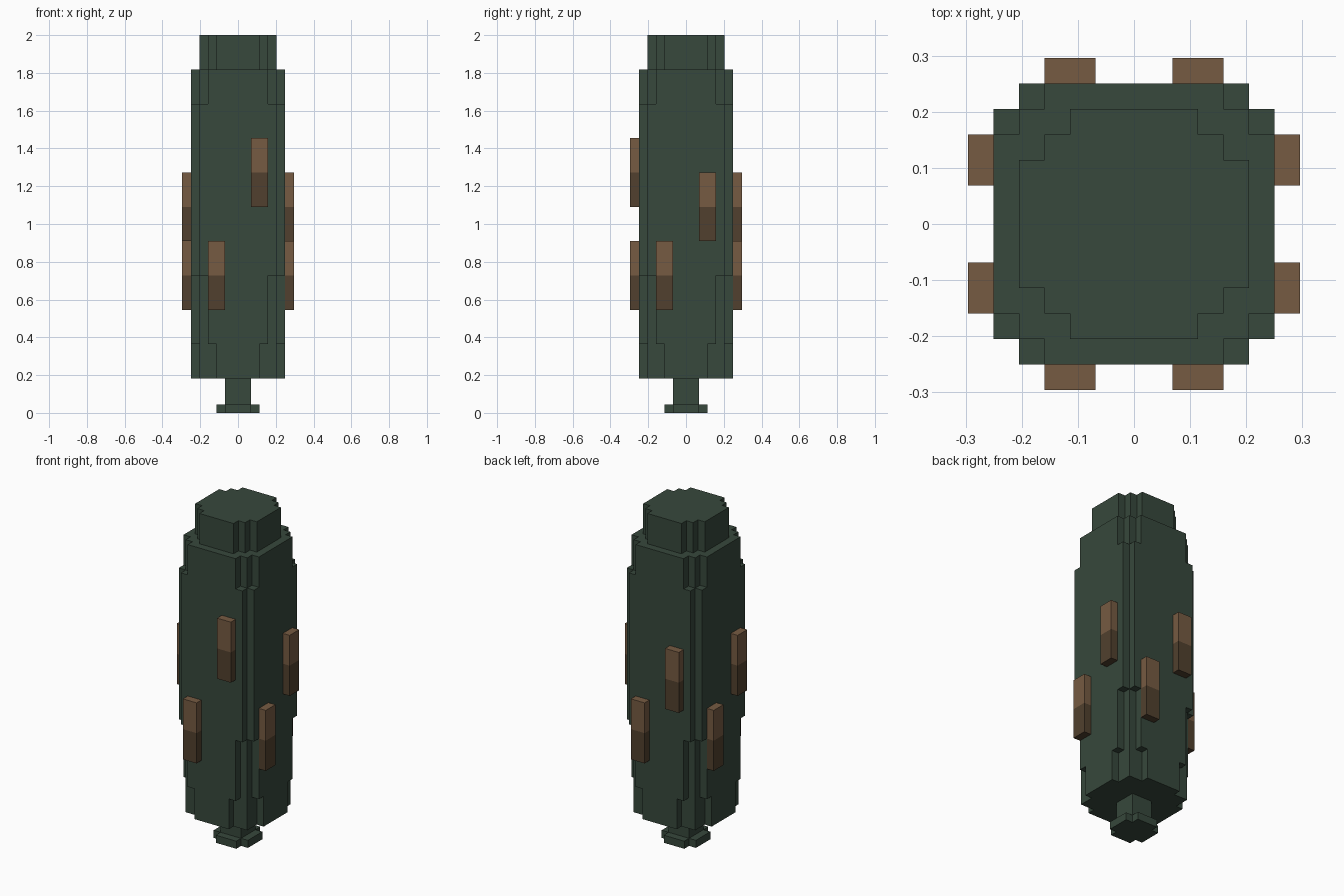
import bpy, bmesh, math
from mathutils import Vector

if "Cube" in bpy.data.objects:
    bpy.data.objects.remove(bpy.data.objects["Cube"])

U = 2 / 44  # one grid step


def material(name, rgb):
    m = bpy.data.materials.new(name)
    lin = [(c / 255 / 12.92) if c < 10 else ((c / 255 + 0.055) / 1.055) ** 2.4 for c in rgb]
    m.diffuse_color = (*lin, 1)
    m.use_nodes = True
    m.node_tree.nodes["Principled BSDF"].inputs["Base Color"].default_value = m.diffuse_color
    return m


green = material("dark green", (55, 72, 60))
brown = material("brown", (118, 91, 66))
dark_brown = material("dark brown", (81, 64, 46))


def finish(bm, name, mats):
    me = bpy.data.meshes.new(name)
    bm.to_mesh(me)
    bm.free()
    for m in mats:
        me.materials.append(m)
    ob = bpy.data.objects.new(name, me)
    bpy.context.collection.objects.link(ob)
    return ob


def stepped_block(name, layers):
    """Outer skin of stacked stepped sections; each layer is (z0, z1, [(half_x, half_y), ...])."""
    cells = {(i, j, k)
             for z0, z1, rects in layers for k in range(z0, z1)
             for a, b in rects for i in range(-a, a + 1) for j in range(-b, b + 1)}
    bm = bmesh.new()
    verts = {}
    for c in cells:
        for axis in range(3):
            for s in (-1, 1):
                n = list(c)
                n[axis] += s
                if tuple(n) in cells:
                    continue
                corners = []
                for p, q in ((-1, -1), (1, -1), (1, 1), (-1, 1)):
                    d = [0, 0, 0]
                    d[axis], d[(axis + 1) % 3], d[(axis + 2) % 3] = s, p * s, q
                    key = (2 * c[0] + d[0], 2 * c[1] + d[1], 2 * c[2] + 1 + d[2])
                    if key not in verts:
                        verts[key] = bm.verts.new(Vector(key) * U / 2)
                    corners.append(verts[key])
                bm.faces.new(corners)
    bmesh.ops.dissolve_limit(bm, angle_limit=math.radians(1), verts=bm.verts[:], edges=bm.edges[:])
    return finish(bm, name, [green])


# Main column, bottom to top
stepped_block("foot", [(0, 1, [(2, 1), (1, 2)])])
stepped_block("stem", [(1, 4, [(1, 1)])])
stepped_block("body", [
    (4, 8, [(5, 2), (4, 4), (2, 5)]),
    (8, 16, [(5, 3), (4, 4), (3, 5)]),
    (16, 36, [(5, 4), (4, 5)]),
    (36, 40, [(5, 3), (4, 4), (3, 5)]),
])
stepped_block("cap", [(40, 44, [(4, 2), (3, 3), (2, 4)])])


def side_plate(name, side, across, z0):
    """Two-tone plate, 2 x 1 x 8 steps, standing out from one side (0 front, 1 right, 2 back, 3 left)."""
    bm = bmesh.new()
    for half in (0, 1):
        made = bmesh.ops.create_cube(bm, size=1)["verts"]
        for v in made:
            v.co = Vector((v.co.x * 2 + across, v.co.y - 6, v.co.z * 4 + z0 + 2 + half * 4)) * U
    bmesh.ops.remove_doubles(bm, verts=bm.verts[:], dist=1e-4)
    mid = (z0 + 4) * U
    # drop the inner seam, then colour by height
    seam = [f for f in bm.faces if abs(f.normal.z) > 0.9 and abs(f.calc_center_median().z - mid) < 1e-3]
    bmesh.ops.delete(bm, geom=seam, context="FACES_ONLY")
    for f in bm.faces:
        f.material_index = 0 if f.calc_center_median().z > mid else 1
    ob = finish(bm, name, [brown, dark_brown])
    ob.rotation_euler.z = side * math.pi / 2


# One low and one high plate on every side; the front one sits highest
for side, label in enumerate(("front", "right", "back", "left")):
    side_plate(label + "_low_plate", side, -2.5, 12)
    side_plate(label + "_high_plate", side, 2.5, 24 if side == 0 else 20)
